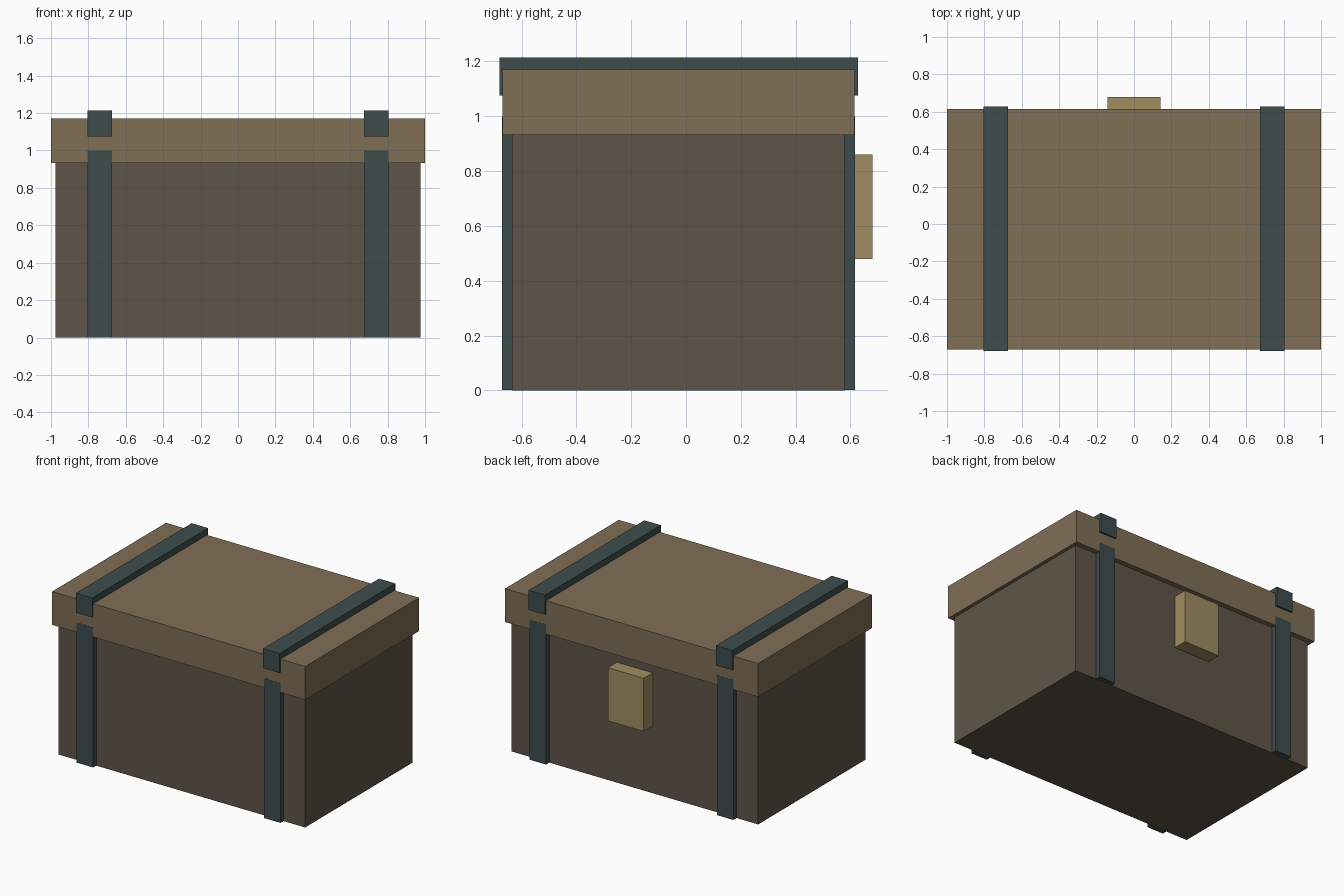
import bpy

# Remove the default cube
cube = bpy.data.objects.get("Cube")
if cube:
    bpy.data.objects.remove(cube, do_unlink=True)


def material(name, rgb):
    """Flat material from an 8-bit sRGB colour."""
    lin = [((c / 255 + 0.055) / 1.055) ** 2.4 for c in rgb]
    mat = bpy.data.materials.new(name)
    mat.use_nodes = True
    mat.diffuse_color = (*lin, 1)
    mat.node_tree.nodes["Principled BSDF"].inputs["Base Color"].default_value = (*lin, 1)
    return mat


def box(name, xs, ys, zs, mat):
    """Box spanning the given (low, high) ranges."""
    spans = (xs, ys, zs)
    bpy.ops.mesh.primitive_cube_add(size=1)
    ob = bpy.context.object
    ob.name = ob.data.name = name
    for v in ob.data.vertices:
        v.co = [(lo + hi) / 2 + c * (hi - lo) for c, (lo, hi) in zip(v.co, spans)]
    ob.data.materials.append(mat)
    return ob


lid_wood = material("light brown wood", (128, 110, 85))
body_wood = material("dark brown wood", (94, 85, 72))
iron = material("blue grey iron", (62, 77, 77))
brass = material("dull brass", (160, 140, 96))

# Chest body and overhanging lid
box("chest_body", (-0.975, 0.975), (-0.635, 0.578), (0, 0.95), body_wood)
box("chest_lid", (-1, 1), (-0.67, 0.615), (0.932, 1.17), lid_wood)

# Straps around the body and over the lid, one pair per side
for side, sign in (("left", 1), ("right", -1)):
    xs = sorted((sign * 0.675, sign * 0.805))
    box(f"{side}_body_strap", xs, (-0.671, 0.616), (0.001, 1.0), iron)
    box(f"{side}_lid_strap", xs, (-0.68, 0.627), (1.075, 1.215), iron)

# Latch plate
box("latch", (-0.142, 0.142), (0.57, 0.68), (0.48, 0.86), brass)
